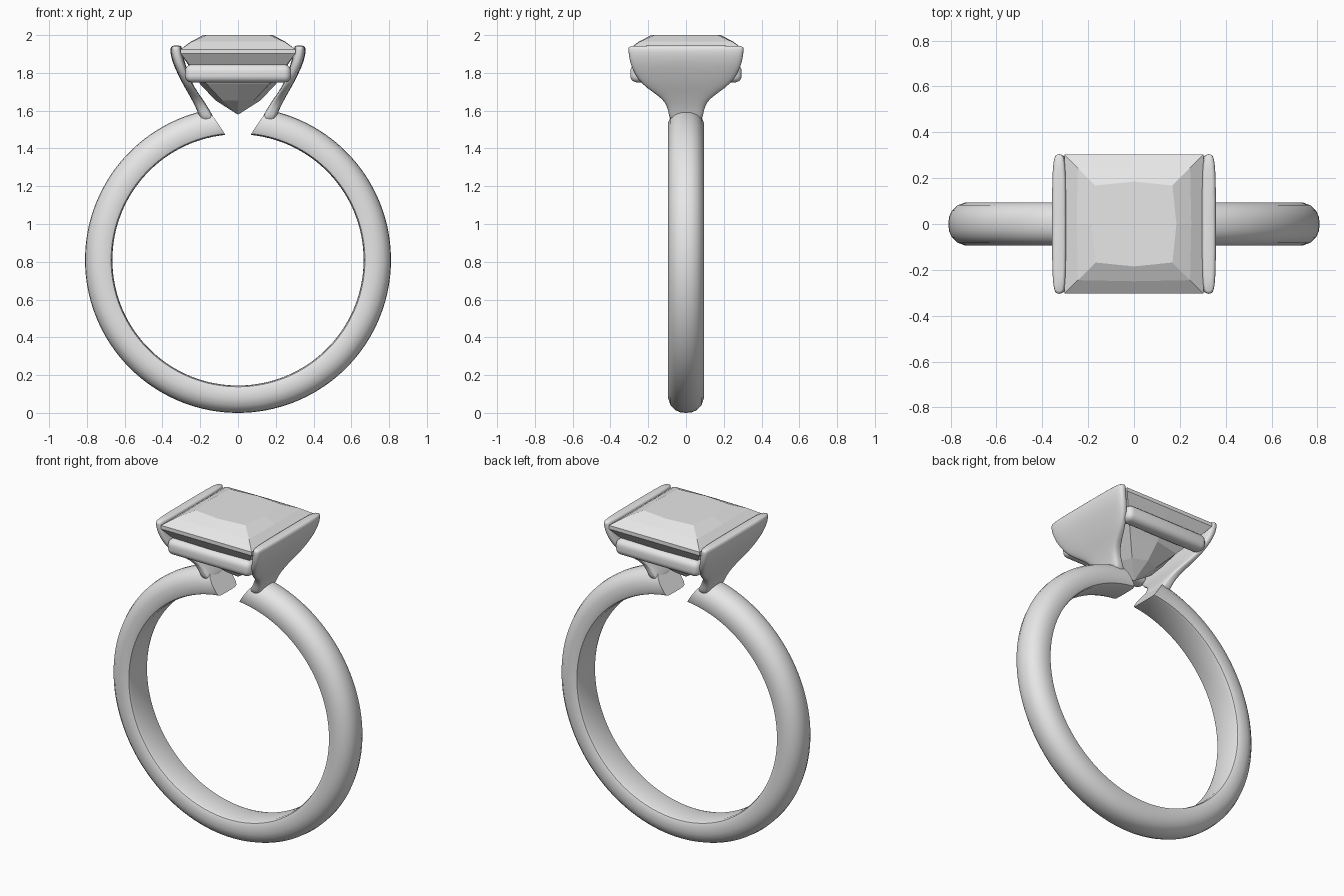
import bpy
import bmesh
from math import sin, cos, pi, radians, copysign

cube = bpy.data.objects.get("Cube")
if cube:
    bpy.data.objects.remove(cube, do_unlink=True)

grey = bpy.data.materials.new("polished grey")
grey.use_nodes = True
grey.diffuse_color = (0.8, 0.8, 0.8, 1)
grey.node_tree.nodes["Principled BSDF"].inputs["Base Color"].default_value = (0.8, 0.8, 0.8, 1)


def finish(name, bm, smooth=None, subdivide=0):
    """Turn a bmesh into a named object with outward faces."""
    bmesh.ops.recalc_face_normals(bm, faces=bm.faces)
    mesh = bpy.data.meshes.new(name)
    bm.to_mesh(mesh)
    bm.free()
    mesh.materials.append(grey)
    obj = bpy.data.objects.new(name, mesh)
    bpy.context.collection.objects.link(obj)
    if subdivide:
        mod = obj.modifiers.new("Smooth", "SUBSURF")
        mod.levels = mod.render_levels = subdivide
    if smooth:
        bpy.ops.object.select_all(action="DESELECT")
        obj.select_set(True)
        bpy.context.view_layer.objects.active = obj
        bpy.ops.object.shade_smooth_by_angle(angle=radians(smooth))
    return obj


def loft(rings):
    """Skin closed rings of equal length and cap both ends."""
    bm = bmesh.new()
    loops = [[bm.verts.new(p) for p in ring] for ring in rings]
    for a, b in zip(loops, loops[1:]):
        for i in range(len(a)):
            j = (i + 1) % len(a)
            bm.faces.new((a[i], a[j], b[j], b[i]))
    bm.faces.new(loops[0])
    bm.faces.new(loops[-1])
    return bm


# Band: rounded section swept round the finger, open at the top with slanted ends
CENTRE = 0.81
half = [(0.81, 0.0), (0.807, 0.03), (0.795, 0.058), (0.77, 0.082), (0.735, 0.094),
        (0.69, 0.094), (0.672, 0.087), (0.666, 0.07), (0.665, 0.0)]
section = half + [(r, -y) for r, y in half[-2:0:-1]]
STEPS = 128
rings = []
for k in range(STEPS + 1):
    ring = []
    for r, y in section:
        start = radians(5.8 + 5.6 * (r - 0.665) / 0.145)
        t = start + (2 * pi - 2 * start) * k / STEPS
        ring.append((r * sin(t), y, CENTRE + r * cos(t)))
    rings.append(ring)
finish("band", loft(rings), smooth=40)


# Side walls: arms that flare upward from the band ends and hold the stone
def wall_ring(side, z, x_in, x_out, width, points=28):
    ring = []
    for i in range(points):
        a = 2 * pi * i / points
        c, s = cos(a), sin(a)
        u = copysign(abs(c) ** 0.5, c)
        v = copysign(abs(s) ** 0.5, s)
        x = (x_in + x_out) / 2 + u * (x_out - x_in) / 2
        ring.append((side * x, v * width, z))
    return ring


levels = [(1.53, 0.115, 0.19, 0.080), (1.58, 0.137, 0.208, 0.092),
          (1.62, 0.160, 0.225, 0.098), (1.66, 0.187, 0.246, 0.122),
          (1.70, 0.214, 0.268, 0.178), (1.74, 0.240, 0.292, 0.234),
          (1.80, 0.263, 0.322, 0.277), (1.86, 0.283, 0.349, 0.299),
          (1.915, 0.294, 0.360, 0.306), (1.938, 0.298, 0.356, 0.306),
          (1.945, 0.305, 0.345, 0.298)]
for side, name in ((1, "left_wall"), (-1, "right_wall")):
    finish(name, loft([wall_ring(side, *lv) for lv in levels]), smooth=60, subdivide=1)

# Cross rails under the front and back edges of the stone
for side, name in ((-1, "front_rail"), (1, "back_rail")):
    bm = bmesh.new()
    bmesh.ops.create_cube(bm, size=1)
    for v in bm.verts:
        v.co.x *= 0.56
        v.co.y = v.co.y * 0.09 + side * 0.25
        v.co.z = v.co.z * 0.095 + 1.797
    bmesh.ops.bevel(bm, geom=bm.edges[:], offset=0.036, segments=5,
                    profile=0.5, affect="EDGES")
    finish(name, bm, smooth=40)


# Stone: square facetted cut, each ring has corners and side midpoints
def stone_ring(z, corner, middle):
    quarter = [(corner, -corner), (middle, 0)]
    ring = []
    for _ in range(4):
        ring += [(x, y, z) for x, y in quarter]
        quarter = [(-y, x) for x, y in quarter]
    return ring


cuts = [(1.58, 0.002, 0.002), (1.655, 0.085, 0.12), (1.74, 0.165, 0.20),
        (1.84, 0.255, 0.262), (1.903, 0.304, 0.304), (1.925, 0.304, 0.304),
        (1.965, 0.245, 0.250), (2.0, 0.168, 0.185)]
finish("stone", loft([stone_ring(*c) for c in cuts]))
